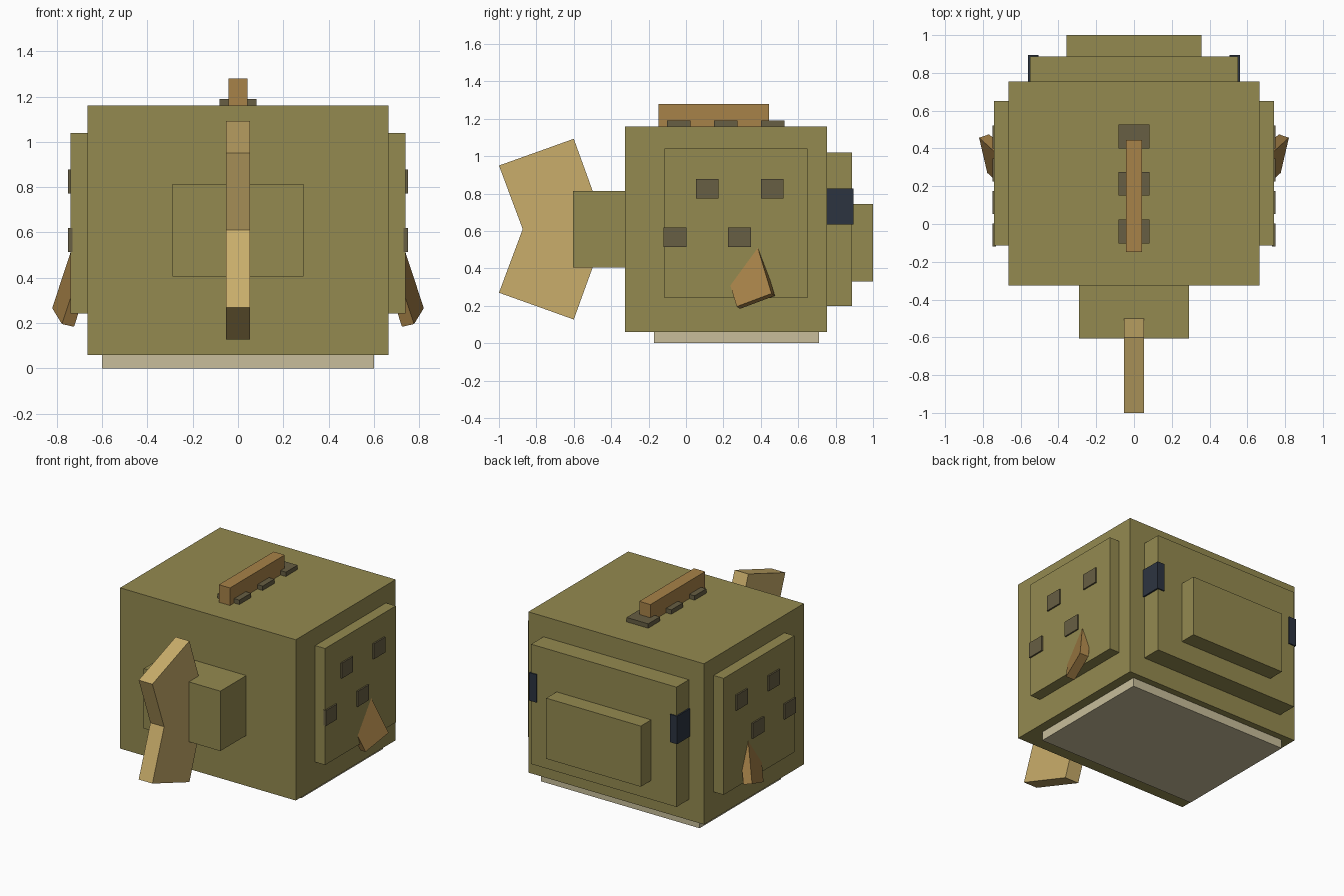
import bpy
import bmesh
from mathutils import Vector

cube = bpy.data.objects.get("Cube")
if cube:
    bpy.data.objects.remove(cube, do_unlink=True)


def material(name, r, g, b):
    """Flat material from display colour values, stored as linear."""
    color = [((c / 255 + 0.055) / 1.055) ** 2.4 for c in (r, g, b)] + [1]
    mat = bpy.data.materials.new(name)
    mat.use_nodes = True
    mat.diffuse_color = color
    mat.node_tree.nodes["Principled BSDF"].inputs["Base Color"].default_value = color
    return mat


OLIVE = material("olive", 148, 138, 80)
SAND = material("sand", 202, 174, 107)
BROWN = material("warm brown", 167, 130, 72)
CREAM = material("cream", 200, 190, 155)
SPOT = material("dark taupe", 103, 94, 67)
NAVY = material("dark navy", 44, 52, 64)


def prism(name, mat, base, extrusion):
    """Extrude a planar outline along a vector."""
    bm = bmesh.new()
    face = bm.faces.new([bm.verts.new(p) for p in base])
    ext = bmesh.ops.extrude_face_region(bm, geom=[face])
    moved = [v for v in ext["geom"] if isinstance(v, bmesh.types.BMVert)]
    bmesh.ops.translate(bm, verts=moved, vec=extrusion)
    if len(bm.faces) == len(base) + 1:
        bm.faces.new([v for v in bm.verts if v not in moved])
    bmesh.ops.recalc_face_normals(bm, faces=bm.faces)
    mesh = bpy.data.meshes.new(name)
    bm.to_mesh(mesh)
    bm.free()
    mesh.materials.append(mat)
    obj = bpy.data.objects.new(name, mesh)
    bpy.context.collection.objects.link(obj)
    return obj


def box(name, mat, x, y, z):
    """Box given its range on each axis."""
    base = [(x[0], y[0], z[0]), (x[1], y[0], z[0]),
            (x[1], y[1], z[0]), (x[0], y[1], z[0])]
    return prism(name, mat, base, (0, 0, z[1] - z[0]))


# Body, belly and face blocks
box("body", OLIVE, (-0.665, 0.665), (-0.325, 0.755), (0.06, 1.16))
box("belly", CREAM, (-0.6, 0.6), (-0.17, 0.71), (0, 0.06))
box("face_plate", OLIVE, (-0.55, 0.55), (0.75, 0.888), (0.2, 1.02))
box("mouth", OLIVE, (-0.358, 0.358), (0.88, 1.0), (0.33, 0.745))

# Tail stem and notched tail fin
box("tail_stem", OLIVE, (-0.29, 0.29), (-0.605, -0.32), (0.405, 0.815))
tail = [(-1, 0.95), (-0.873, 0.61), (-1, 0.27), (-0.6, 0.127),
        (-0.425, 0.61), (-0.6, 1.093)]
prism("tail_fin", SAND, [(-0.052, y, z) for y, z in tail], (0.104, 0, 0))

# Back fin and the spots beneath it
box("back_fin", BROWN, (-0.042, 0.042), (-0.147, 0.445), (1.15, 1.28))
for i, y in enumerate((-0.102, 0.15, 0.4)):
    box(f"back_spot_{i + 1}", SPOT, (-0.082, 0.082), (y, y + 0.126), (1.15, 1.19))

# Mirrored parts: side panels, eyes, spots and slanted side fins
for side, s in (("left", 1), ("right", -1)):
    def sides(a, b):
        return tuple(sorted((s * a, s * b)))

    box(f"{side}_panel", OLIVE, sides(0.66, 0.74), (-0.115, 0.65), (0.243, 1.04))
    box(f"{side}_eye", NAVY, sides(0.505, 0.56), (0.752, 0.896), (0.635, 0.826))
    for i, (y, z) in enumerate(((0.053, 0.773), (0.4, 0.773),
                                (-0.12, 0.514), (0.225, 0.514))):
        box(f"{side}_spot_{i + 1}", SPOT, sides(0.73, 0.75),
            (y, y + 0.122), (z, z + 0.105))

    # The fin's thickness and width span its base; its length runs into the body
    corner = Vector((0.724, 0.289, 0.184))
    thick = Vector((0.053, -0.018, 0.012))
    width = Vector((0.043, 0.186, 0.07))
    length = thick.cross(width).normalized() * 0.34
    base = [corner, corner + thick, corner + thick + width, corner + width]
    flip = Vector((s, 1, 1))
    prism(f"{side}_side_fin", BROWN, [p * flip for p in base], length * flip)
